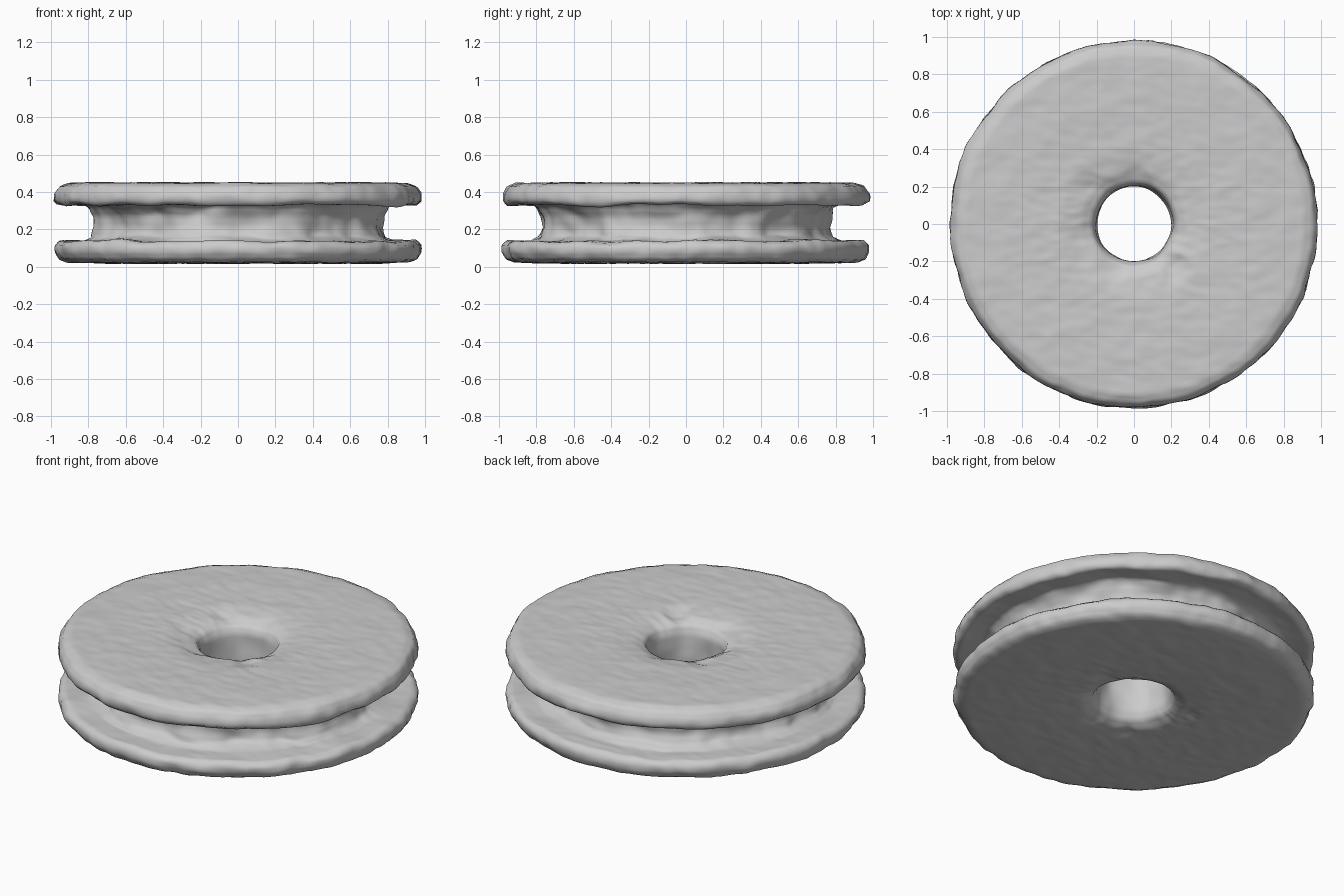
import bpy, bmesh, math
from mathutils import Vector, noise

if "Cube" in bpy.data.objects:
    bpy.data.objects.remove(bpy.data.objects["Cube"])

SEGS = 240
STEP = 0.018

# Closed cross-section (radius, height): bore, top face, upper rim, groove, lower rim, underside
profile = [
    (0.205, 0.10), (0.20, 0.23), (0.205, 0.36), (0.225, 0.405), (0.28, 0.43), (0.40, 0.445),
    (0.70, 0.45), (0.91, 0.447), (0.955, 0.43), (0.98, 0.39), (0.982, 0.35), (0.96, 0.328),
    (0.90, 0.333), (0.83, 0.335), (0.795, 0.315), (0.77, 0.27), (0.765, 0.21), (0.785, 0.16),
    (0.83, 0.138), (0.90, 0.138), (0.955, 0.138), (0.98, 0.115), (0.982, 0.08), (0.96, 0.04),
    (0.92, 0.024), (0.70, 0.017), (0.40, 0.02), (0.28, 0.03), (0.225, 0.055),
]


def resample(points, step):
    out = []
    for a, b in zip(points, points[1:] + points[:1]):
        n = max(1, round(math.dist(a, b) / step))
        out += [(a[0] + (b[0] - a[0]) * i / n, a[1] + (b[1] - a[1]) * i / n) for i in range(n)]
    return out


def bump(p, freq, seed):
    return noise.noise(p * freq + Vector((seed, seed * 1.7, seed * 0.6)))


def weathered(r, z, ang):
    """Point on the stone with uneven, worn displacement."""
    d = Vector((math.cos(ang), math.sin(ang), 0))
    p = d * r + Vector((0, 0, z))
    rim = max(0, min(1, (r - 0.85) / 0.1))
    groove = max(0, 1 - abs(r - 0.78) / 0.08) if 0.14 < z < 0.335 else 0
    hub = max(0, 1 - abs(r - 0.3) / 0.12)
    dr = rim * (0.012 * bump(p, 5, 3) + 0.008 * bump(p, 16, 9))
    dr += groove * (0.045 * bump(p, 5, 21) + 0.015 * bump(p, 12, 4))
    dr += 0.008 * bump(p, 9, 14) * (r < 0.3)
    dz = 0.004 * bump(p, 7, 5) + 0.004 * bump(Vector((p.x * 0.6, p.y * 1.4, p.z)), 20, 7)
    side = 1 if z > 0.23 else -1
    dz -= side * hub * 0.03 * max(0, bump(p, 7, 31))
    if 0.12 < z < 0.34 and r > 0.78:
        dz += 0.014 * bump(p, 4, 11)
    return p + d * dr + Vector((0, 0, dz))


# Grooved stone wheel, lathed around z
section = resample(profile, STEP)
bm = bmesh.new()
rings = [[bm.verts.new(weathered(r, z, 2 * math.pi * i / SEGS)) for r, z in section]
         for i in range(SEGS)]
n = len(section)
for i in range(SEGS):
    a, b = rings[i], rings[(i + 1) % SEGS]
    for j in range(n):
        k = (j + 1) % n
        bm.faces.new((a[j], b[j], b[k], a[k]))
bmesh.ops.smooth_vert(bm, verts=bm.verts, factor=0.3, use_axis_x=True, use_axis_y=True, use_axis_z=True)
bmesh.ops.recalc_face_normals(bm, faces=bm.faces)

mesh = bpy.data.meshes.new("stone_wheel")
bm.to_mesh(mesh)
bm.free()
wheel = bpy.data.objects.new("stone_wheel", mesh)
bpy.context.collection.objects.link(wheel)
for poly in mesh.polygons:
    poly.use_smooth = True
